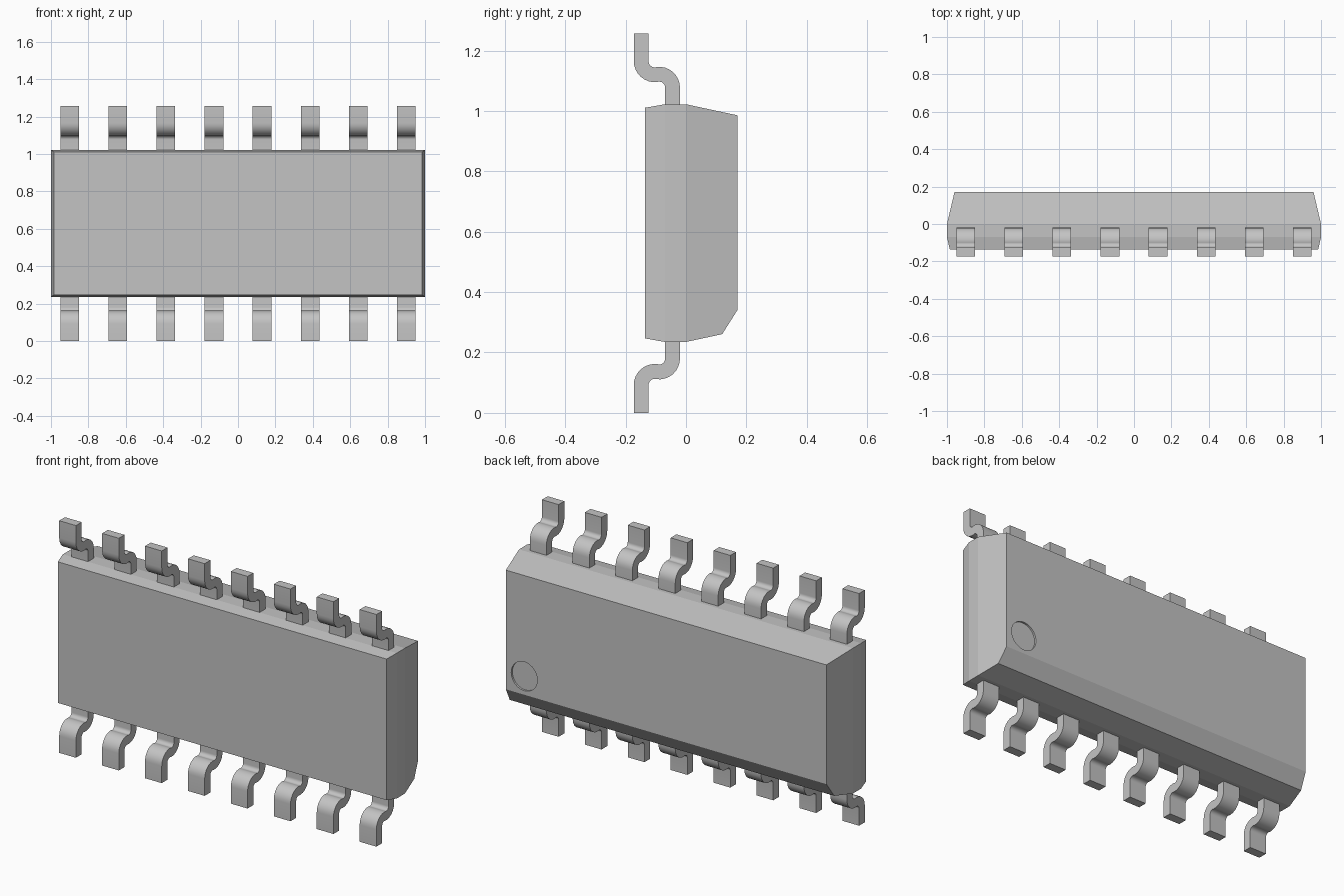
import bpy, bmesh, math
from mathutils import Vector

cube = bpy.data.objects.get("Cube")
if cube:
    bpy.data.objects.remove(cube, do_unlink=True)

grey = bpy.data.materials.new("plain grey")
grey.use_nodes = True
colour = (0.55, 0.55, 0.55, 1)
grey.diffuse_color = colour
grey.node_tree.nodes["Principled BSDF"].inputs["Base Color"].default_value = colour

MID_Z = 0.6285


def finish(name, bm):
    """Turn a bmesh into a linked object with the shared material."""
    bmesh.ops.recalc_face_normals(bm, faces=bm.faces)
    mesh = bpy.data.meshes.new(name)
    bm.to_mesh(mesh)
    bm.free()
    mesh.materials.append(grey)
    obj = bpy.data.objects.new(name, mesh)
    bpy.context.collection.objects.link(obj)
    return obj


def arc(cy, cz, r, start, end, steps=8):
    angles = [math.radians(start + (end - start) * i / steps) for i in range(steps + 1)]
    return [(cy + r * math.cos(a), cz + r * math.sin(a)) for a in angles]


# Body: rectangular sections (y, half width, half height) lofted front to back
sections = [(-0.135, 0.985, 0.382), (-0.07, 1.0, 0.3935),
            (0.0, 1.0, 0.3935), (0.17, 0.96, 0.357)]
bm = bmesh.new()
rings = []
for y, hx, hz in sections:
    rings.append([bm.verts.new((sx * hx, y, MID_Z + sz * hz))
                  for sx, sz in ((-1, -1), (1, -1), (1, 1), (-1, 1))])
for a, b in zip(rings, rings[1:]):
    for i in range(4):
        j = (i + 1) % 4
        bm.faces.new((a[i], a[j], b[j], b[i]))
bm.faces.new(rings[0])
bm.faces.new(rings[-1])

# Long chamfer along the lower back edge
cut = bmesh.ops.bisect_plane(bm, geom=bm.verts[:] + bm.edges[:] + bm.faces[:],
                             plane_co=(0, 0.17, 0.34),
                             plane_no=Vector((0, 0.079, -0.05)).normalized(),
                             clear_outer=True)
edges = [e for e in cut["geom_cut"] if isinstance(e, bmesh.types.BMEdge)]
bmesh.ops.edgeloop_fill(bm, edges=edges)
body = finish("body", bm)

# Shallow round marker recess in the back face
bpy.ops.mesh.primitive_cylinder_add(vertices=40, radius=0.078, depth=0.04,
                                    location=(0.85, 0.18, 0.44),
                                    rotation=(math.pi / 2, 0, 0))
cutter = bpy.context.object
cutter.name = "marker_cutter"
cutter.hide_render = True
cutter.data.materials.append(grey)
recess = body.modifiers.new("marker_recess", 'BOOLEAN')
recess.operation = 'DIFFERENCE'
recess.solver = 'EXACT'
recess.object = cutter
bpy.ops.object.select_all(action='DESELECT')
body.select_set(True)
bpy.context.view_layer.objects.active = body
bpy.ops.object.modifier_apply(modifier=recess.name)
bpy.data.objects.remove(cutter, do_unlink=True)

# Lead profile: two opposite bends joined into a crank
profile = ([(-0.173, 1.257)]
           + arc(-0.103, 1.165, 0.07, 180, 277)
           + arc(-0.089, 1.077, 0.02, 97, 0)
           + [(-0.069, 1.0), (-0.02, 1.0)]
           + arc(-0.089, 1.077, 0.069, 0, 97)
           + arc(-0.103, 1.165, 0.021, 277, 180)
           + [(-0.124, 1.257)])


def make_lead(name, points):
    bm = bmesh.new()
    face = bm.faces.new([bm.verts.new((-0.05, y, z)) for y, z in points])
    grown = bmesh.ops.extrude_face_region(bm, geom=[face])
    verts = [v for v in grown["geom"] if isinstance(v, bmesh.types.BMVert)]
    bmesh.ops.translate(bm, verts=verts, vec=(0.1, 0, 0))
    return finish(name, bm)


# Two rows of eight leads, the lower row mirrored
rows = {"upper_lead": profile,
        "lower_lead": [(y, 2 * MID_Z - z) for y, z in profile]}
for name, points in rows.items():
    first = make_lead(name + "_1", points)
    bpy.ops.object.select_all(action='DESELECT')
    first.select_set(True)
    bpy.context.view_layer.objects.active = first
    bpy.ops.object.shade_smooth_by_angle(angle=math.radians(30))
    first.location.x = -0.9
    for i in range(1, 8):
        lead = first.copy()
        lead.name = f"{name}_{i + 1}"
        lead.location.x = -0.9 + i * 1.8 / 7
        bpy.context.collection.objects.link(lead)
